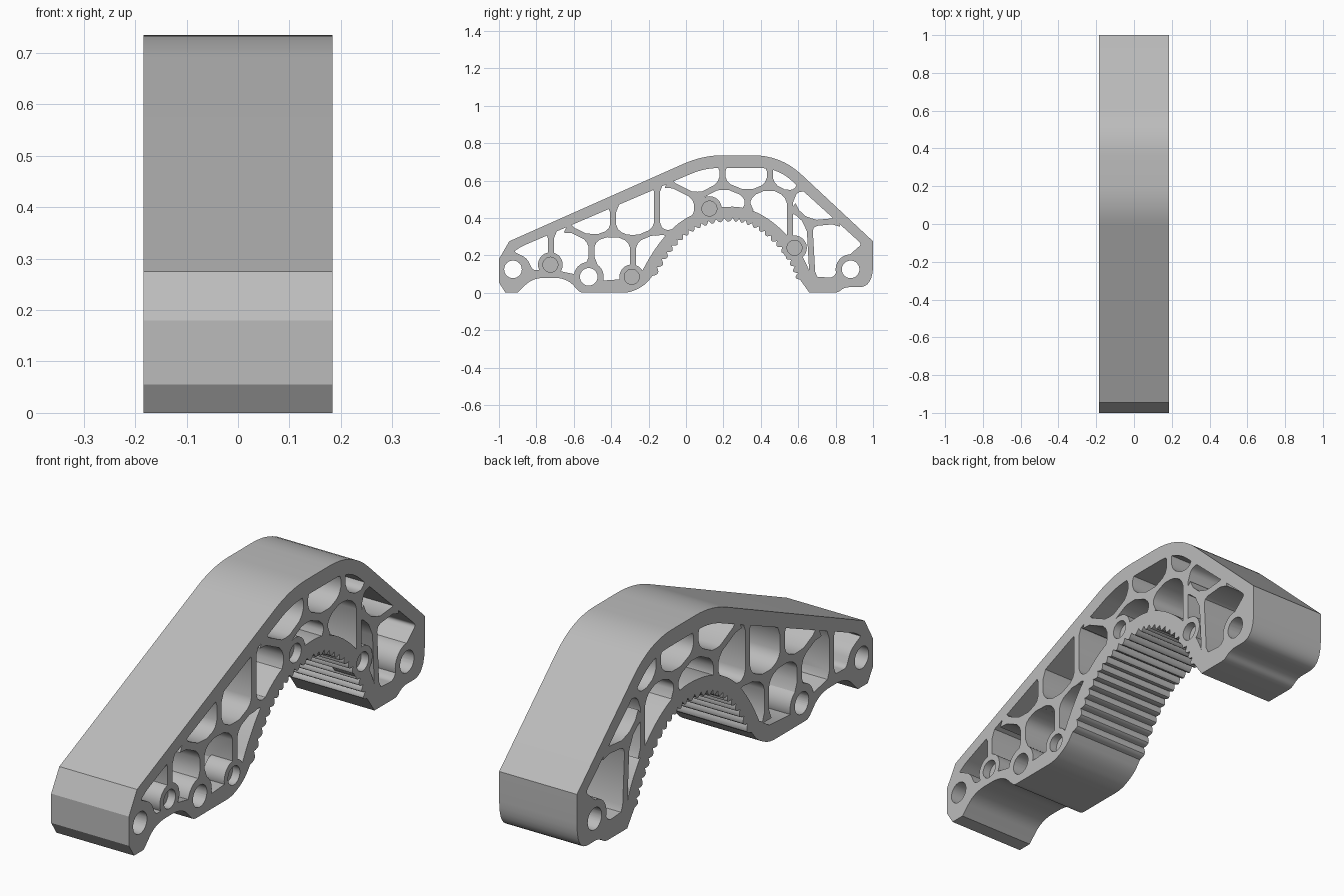
import bpy, bmesh, math
from mathutils import Vector, Matrix
from mathutils.geometry import interpolate_bezier

if "Cube" in bpy.data.objects:
    bpy.data.objects.remove(bpy.data.objects["Cube"])

HALF = 0.184     # half of the width along x
TURN = Matrix(((0, 0, 1, 0), (1, 0, 0, 0), (0, 1, 0, 0), (0, 0, 0, 1)))  # profile plane to y/z

grey = bpy.data.materials.new("plain grey")
grey.use_nodes = True
grey.diffuse_color = (0.5, 0.5, 0.5, 1)
grey.node_tree.nodes["Principled BSDF"].inputs["Base Color"].default_value = grey.diffuse_color


def rounded(points, steps=8):
    """Closed polygon; a point's third value is the size of its softened corner."""
    out = []
    for i, p in enumerate(points):
        corner = Vector(p[:2])
        if len(p) < 3:
            out.append(corner)
            continue
        back = Vector(points[i - 1][:2]) - corner
        ahead = Vector(points[(i + 1) % len(points)][:2]) - corner
        start = corner + back.normalized() * min(p[2], back.length * 0.49)
        end = corner + ahead.normalized() * min(p[2], ahead.length * 0.49)
        for k in range(steps + 1):
            t = k / steps
            out.append(start * (1 - t) ** 2 + corner * 2 * t * (1 - t) + end * t * t)
    return out


def circle(y, z, radius, sides=40):
    return [Vector((y + radius * math.cos(math.tau * k / sides),
                    z + radius * math.sin(math.tau * k / sides))) for k in range(sides)]


def arch_line(offset, count):
    """The arch from back to front, moved toward the hollow by offset(sample index)."""
    k = [Vector(p) for p in ((0.61, 0.07), (0.57, 0.22), (0.4, 0.4), (0.25, 0.4),
                             (0.04, 0.4), (-0.07, 0.3), (-0.18, 0.09))]
    line = interpolate_bezier(*k[:4], count // 2 + 1)[:-1]
    line += interpolate_bezier(*k[3:], count // 2 + 1)
    out = []
    for i, p in enumerate(line):
        t = (line[min(i + 1, count)] - line[max(i - 1, 0)]).normalized()
        out.append(p + Vector((-t.y, t.x)) * offset(i))
    return out


def bar(a, b, thin=0.016, wide=0.032, flare=0.04):
    """Web between two points, flared at both ends to soften the joints."""
    a, b = Vector(a), Vector(b)
    along = (b - a).normalized()
    side = Vector((-along.y, along.x))
    flare = min(flare, (b - a).length * 0.4)
    edge = [(a, wide), (a + along * flare, thin), (b - along * flare, thin), (b, wide)]
    return [p + side * w for p, w in edge] + [p - side * w for p, w in reversed(edge)]


def extrude_profile(name, loops, x0, x1):
    """Filled profile with holes, extruded from x0 to x1."""
    curve = bpy.data.curves.new(name, 'CURVE')
    curve.dimensions = '2D'
    curve.fill_mode = 'BOTH'
    curve.extrude = (x1 - x0) / 2
    for loop in loops:
        spline = curve.splines.new('POLY')
        spline.points.add(len(loop) - 1)
        for point, p in zip(spline.points, loop):
            point.co = (p.x, p.y, 0, 1)
        spline.use_cyclic_u = True
    temp = bpy.data.objects.new(name + " profile", curve)
    bpy.context.collection.objects.link(temp)
    graph = bpy.context.evaluated_depsgraph_get()
    mesh = bpy.data.meshes.new_from_object(temp.evaluated_get(graph))
    bpy.data.objects.remove(temp)
    bm = bmesh.new()
    bm.from_mesh(mesh)
    bmesh.ops.remove_doubles(bm, verts=bm.verts, dist=1e-5)
    bmesh.ops.transform(bm, verts=bm.verts,
                        matrix=Matrix.Translation(((x0 + x1) / 2, 0, 0)) @ TURN)
    bmesh.ops.recalc_face_normals(bm, faces=bm.faces)
    bm.to_mesh(mesh)
    bm.free()
    mesh.materials.clear()
    mesh.materials.append(grey)
    obj = bpy.data.objects.new(name, mesh)
    bpy.context.collection.objects.link(obj)
    return obj


# Outer silhouette, with rounded grip teeth under the arch
TEETH, SAMPLES = 26, 6
teeth = arch_line(lambda i: 0.02 * abs(math.sin(math.pi * i / SAMPLES)), TEETH * SAMPLES)
top_edge = [(-0.965, 0), (-1, 0.055), (-1, 0.18), (-0.945, 0.275), (0.09, 0.735, 0.11),
            (0.507, 0.735, 0.15), (1, 0.275), (1, 0.03, 0.14), (0.85, 0.03, 0.03),
            (0.81, 0, 0.02), (0.66, 0)]
bottom_edge = [(-0.22, 0.04, 0.04), (-0.3, 0, 0.04), (-0.565, 0, 0.02),
               (-0.64, 0.08, 0.07), (-0.82, 0.08, 0.07), (-0.9, 0)]
outline = rounded(top_edge + [tuple(p) for p in teeth] + bottom_edge)

# One large opening that leaves an even wall; webs fill it afterwards
wall = arch_line(lambda i: -0.06, 40)
opening = rounded([(-0.82, 0.12, 0.02), (-0.85, 0.185, 0.03), (-0.92, 0.22, 0.01),
                   (-0.88, 0.247, 0.02), (0.1, 0.667, 0.08), (0.49, 0.667, 0.1),
                   (0.94, 0.26, 0.02), (0.86, 0.19), (0.785, 0.08, 0.02)]
                  + [tuple(p) for p in wall]
                  + [(-0.3, 0.075), (-0.45, 0.065), (-0.6, 0.1), (-0.72, 0.125)])
frame = extrude_profile("arched_truss_frame", [outline, opening], -HALF, HALF)

# Zigzag webs: each inner node (y, z, strut end) sends a strut to the wall or a boss
zigzags = [
    [(-0.64, 0.35), (-0.505, 0.285, 0.15), (-0.39, 0.325, 0.47), (-0.283, 0.28, 0.1),
     (-0.155, 0.335, 0.58), (-0.07, 0.31)],
    [(-0.1, 0.59), (0.06, 0.51, 0.4), (0.195, 0.58, 0.69), (0.33, 0.525, 0.44),
     (0.448, 0.575, 0.69), (0.555, 0.52, 0.27), (0.62, 0.57)],
    [(0.565, 0.455), (0.66, 0.37), (0.82, 0.385)],
    [(0.66, 0.37), (0.677, 0.07)],
    [(-0.722, 0.33), (-0.722, 0.11)],
]
webs = []
for nodes in zigzags:
    webs += [bar(a[:2], b[:2]) for a, b in zip(nodes, nodes[1:])]
    webs += [bar(n[:2], (n[0], n[2])) for n in nodes if len(n) == 3]

# Bushings, bosses on one side with shallow recesses, and through holes
bosses = [(-0.725, 0.15), (-0.29, 0.085), (0.125, 0.45), (0.58, 0.24)]
holes = [(-0.925, 0.125), (-0.52, 0.085), (0.88, 0.125)]
steps = [
    ("web", webs, -HALF, HALF, 'UNION'),
    ("bushing", [circle(*h, 0.08) for h in holes[1:]], -HALF, HALF, 'UNION'),
    ("boss", [circle(*b, 0.066) for b in bosses], HALF - 0.1, HALF, 'UNION'),
    ("recess", [circle(*b, 0.04) for b in bosses], HALF - 0.035, 1, 'DIFFERENCE'),
    ("through_hole", [circle(*h, 0.047) for h in holes], -1, 1, 'DIFFERENCE'),
]
helpers = []
for name, shapes, x0, x1, operation in steps:
    for shape in shapes:
        tool = extrude_profile(name, [shape], x0, x1)
        tool.hide_render = True
        helpers.append(tool)
        cut = frame.modifiers.new(name, 'BOOLEAN')
        cut.operation = operation
        cut.solver = 'EXACT'
        cut.object = tool

# Bake the booleans and drop the helpers
graph = bpy.context.evaluated_depsgraph_get()
baked = bpy.data.meshes.new_from_object(frame.evaluated_get(graph))
frame.modifiers.clear()
frame.data = baked
for tool in helpers:
    bpy.data.objects.remove(tool)

bpy.ops.object.select_all(action='DESELECT')
frame.select_set(True)
bpy.context.view_layer.objects.active = frame
bpy.ops.object.shade_smooth_by_angle(angle=math.radians(30))
